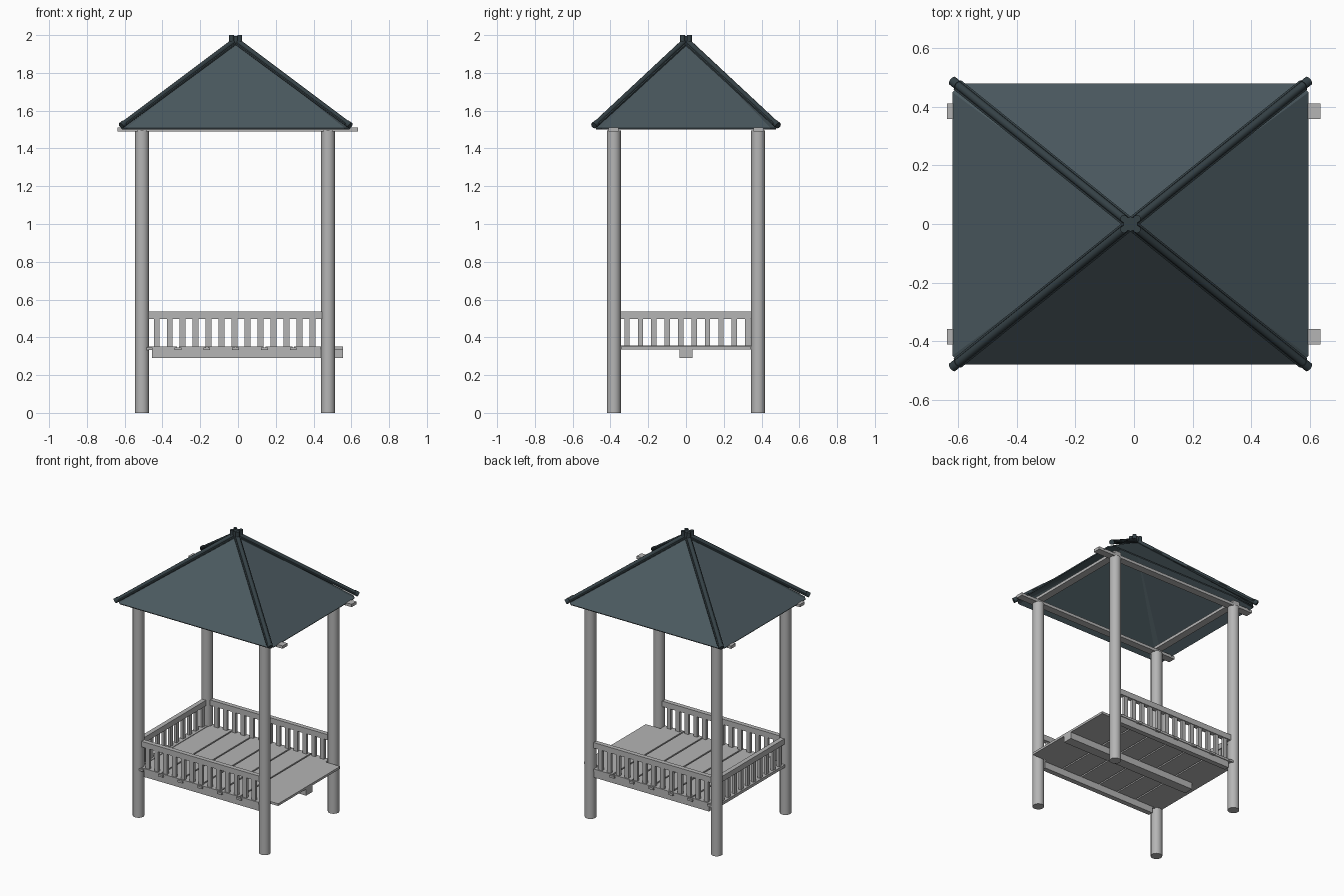
import bpy, bmesh, math
from mathutils import Vector

cube = bpy.data.objects.get("Cube")
if cube:
    bpy.data.objects.remove(cube, do_unlink=True)


def material(name, rgb):
    m = bpy.data.materials.new(name)
    m.use_nodes = True
    m.diffuse_color = (*rgb, 1)
    m.node_tree.nodes["Principled BSDF"].inputs["Base Color"].default_value = (*rgb, 1)
    return m


GREY = material("light grey wood", (0.46, 0.46, 0.46))
SLATE = material("slate roofing", (0.07, 0.10, 0.115))
DARK = material("dark ridge tile", (0.035, 0.052, 0.06))


def finish(name, bm, mat, smooth=False):
    bmesh.ops.recalc_face_normals(bm, faces=bm.faces)
    me = bpy.data.meshes.new(name)
    bm.to_mesh(me)
    bm.free()
    me.materials.append(mat)
    ob = bpy.data.objects.new(name, me)
    bpy.context.scene.collection.objects.link(ob)
    if smooth:
        bpy.ops.object.select_all(action="DESELECT")
        ob.select_set(True)
        bpy.context.view_layer.objects.active = ob
        bpy.ops.object.shade_smooth_by_angle(angle=math.radians(40))
    return ob


def add_box(bm, x, y, z):
    """Box from three (low, high) ranges."""
    verts = bmesh.ops.create_cube(bm, size=1)["verts"]
    for v in verts:
        v.co = [r[0] if c < 0 else r[1] for c, r in zip(v.co, (x, y, z))]


def box(name, x, y, z, mat=GREY):
    bm = bmesh.new()
    add_box(bm, x, y, z)
    return finish(name, bm, mat)


def add_rod(bm, a, b, radius, sides):
    a, b = Vector(a), Vector(b)
    verts = bmesh.ops.create_cone(bm, cap_ends=True, segments=sides, radius1=radius,
                                  radius2=radius, depth=(b - a).length)["verts"]
    turn = (b - a).to_track_quat("Z", "Y")
    for v in verts:
        v.co = turn @ v.co + (a + b) / 2


POST_X = (-0.508, 0.477)
POST_Y = 0.382
SIDES = (("front", -1), ("back", 1))

# Four round posts
for side, s in SIDES:
    for end, x in zip(("right", "left"), POST_X):
        bm = bmesh.new()
        add_rod(bm, (x, s * POST_Y, 0), (x, s * POST_Y, 1.495), 0.037, 24)
        finish(f"{side}_{end}_post", bm, GREY, True)

# Deck planks with narrow gaps; the last one passes between the open-end posts
PITCH = 0.1525
cuts = [-0.47 + PITCH * i for i in range(7)]
bm = bmesh.new()
for i in range(6):
    start = -0.49 if i == 0 else cuts[i] + 0.005
    add_box(bm, (start, cuts[i + 1] - 0.005), (-0.4, 0.4), (0.336, 0.352))
add_box(bm, (cuts[6] - 0.005, 0.555), (-0.345, 0.345), (0.336, 0.352))
finish("deck_planks", bm, GREY)

# Beams under the deck and the short blocks on their outer faces
box("centre_beam", (-0.455, 0.555), (-0.034, 0.034), (0.29, 0.336))
for side, s in SIDES:
    box(f"{side}_beam", (-0.455, 0.44), sorted((s * 0.36, s * 0.395)), (0.29, 0.336))
    bm = bmesh.new()
    for x in cuts[:6]:
        add_box(bm, (x - 0.018, x + 0.018), sorted((s * 0.36, s * 0.41)), (0.332, 0.347))
    finish(f"{side}_beam_blocks", bm, GREY)

# Railings: long ones on front and back, short one on the closed end
for side, s in SIDES:
    y = s * POST_Y
    box(f"{side}_handrail", (-0.48, 0.45), (y - 0.016, y + 0.016), (0.498, 0.537))
    bm = bmesh.new()
    for i in range(13):
        x = -0.431 + 0.0688 * i
        add_box(bm, (x - 0.015, x + 0.015), (y - 0.01, y + 0.01), (0.35, 0.5))
    finish(f"{side}_balusters", bm, GREY)
x = POST_X[0]
box("end_handrail", (x - 0.016, x + 0.016), (-0.355, 0.355), (0.498, 0.537))
box("end_bottom_rail", (x - 0.02, x + 0.025), (-0.35, 0.35), (0.336, 0.356))
bm = bmesh.new()
for i in range(10):
    y = -0.312 + 0.071 * i
    add_box(bm, (x - 0.01, x + 0.01), (y - 0.014, y + 0.014), (0.35, 0.5))
finish("end_balusters", bm, GREY)

# Top frame: long beams under the eaves with cross beams resting on them
for side, s in SIDES:
    box(f"{side}_top_beam", (-0.638, 0.635), (s * 0.384 - 0.026, s * 0.384 + 0.026), (1.49, 1.51))
for end, x in zip(("right", "left"), POST_X):
    box(f"{end}_cross_beam", (x - 0.026, x + 0.026), (-0.41, 0.41), (1.51, 1.53))

# Four-sided roof shell with clipped corners
CX, EAVE, PEAK = -0.012, 1.508, 1.968
RX, RY, CLIP = 0.607, 0.479, 0.03
apex = Vector((CX, 0, PEAK))
outline = []
for sx, sy in ((-1, -1), (1, -1), (1, 1), (-1, 1)):
    pair = [(CX + sx * RX, sy * (RY - CLIP)), (CX + sx * (RX - CLIP), sy * RY)]
    outline += pair if sx * sy > 0 else pair[::-1]
bm = bmesh.new()
peak = bm.verts.new(apex)
ring = [bm.verts.new((px, py, EAVE)) for px, py in outline]
for i, v in enumerate(ring):
    bm.faces.new((peak, v, ring[(i + 1) % len(ring)]))
roof = finish("roof", bm, SLATE)
shell = roof.modifiers.new("thickness", "SOLIDIFY")
shell.thickness = 0.008

# Ridge rolls with a lower flat strip on either side, and the cap at the peak
bm = bmesh.new()
for sx in (-1, 1):
    for sy in (-1, 1):
        foot = Vector((CX + sx * 0.607, sy * 0.488, 1.521))
        add_rod(bm, foot, apex + Vector((0, 0, 0.008)), 0.014, 10)
        across = Vector((-sy * RY, sx * RX, 0)).normalized() * 0.014
        low = Vector((0, 0, -0.006))
        for k in (-1, 1):
            add_rod(bm, foot.lerp(apex, 0.03) + k * across + low, apex + k * across + low, 0.007, 6)
        add_rod(bm, foot, foot.lerp(apex, 0.03), 0.017, 10)
finish("ridge_rolls", bm, DARK, True)

bm = bmesh.new()
add_rod(bm, (CX, 0, 1.955), (CX, 0, 1.995), 0.025, 12)
for sx in (-1, 1):
    for sy in (-1, 1):
        px, py = CX + sx * 0.022, sy * 0.018
        add_rod(bm, (px, py, 1.955), (px, py, 2.0), 0.013, 10)
finish("peak_cap", bm, DARK, True)
